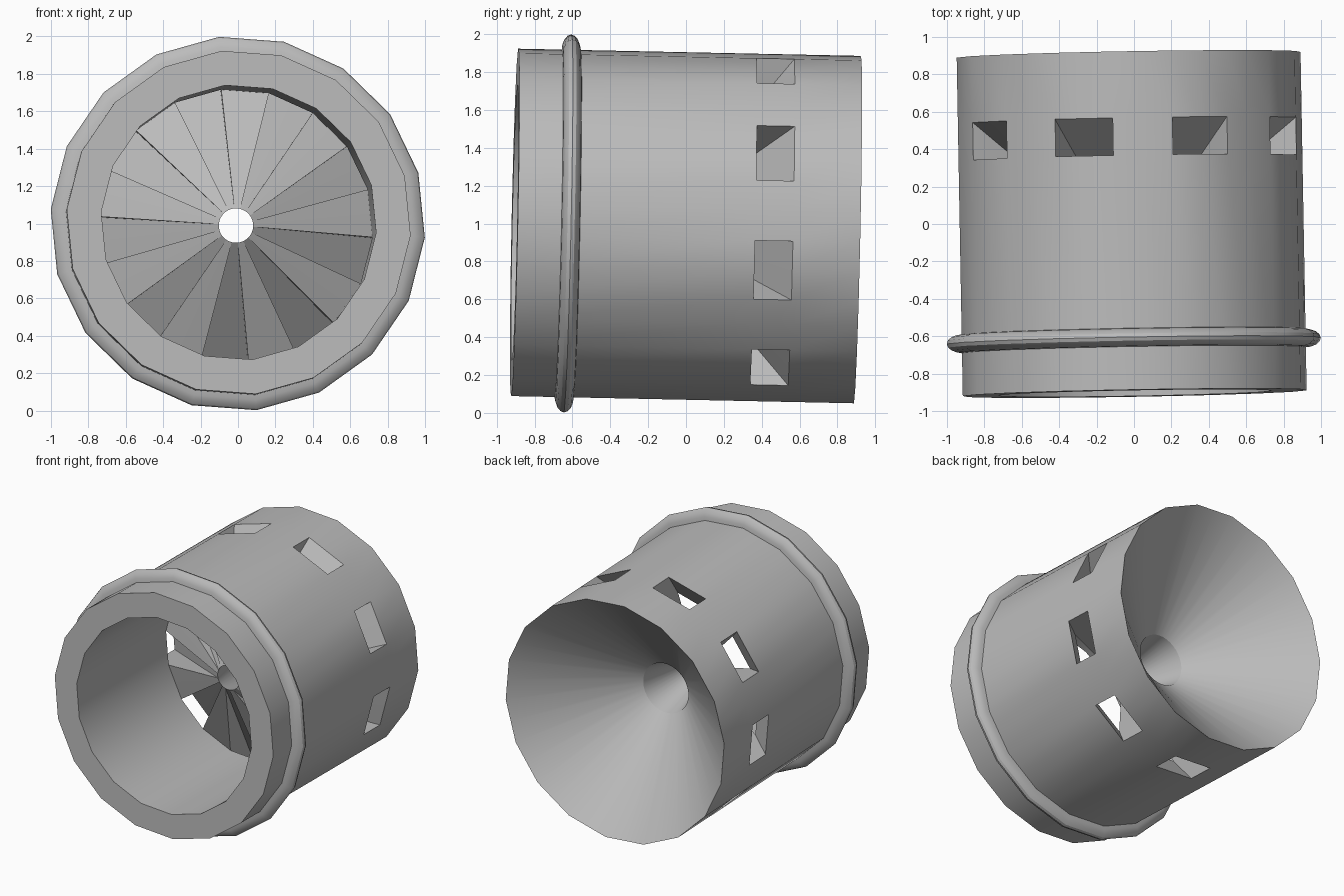
import bpy, bmesh
from math import radians, sin, cos, pi
from mathutils import Vector, Matrix

cube = bpy.data.objects.get("Cube")
if cube:
    bpy.data.objects.remove(cube, do_unlink=True)

grey = bpy.data.materials.new("mid_grey")
grey.use_nodes = True
grey.diffuse_color = (0.5, 0.5, 0.5, 1)
grey.node_tree.nodes["Principled BSDF"].inputs["Base Color"].default_value = (0.5, 0.5, 0.5, 1)

SIDES = 18
START = radians(95.7)
# The whole part leans slightly off the y axis
axis = Vector((-0.018, 1, -0.021)).normalized()
tilt = Matrix.Translation((-0.0125, 0, 0.987)) @ Vector((0, 1, 0)).rotation_difference(axis).to_matrix().to_4x4()

# Profile points: (radius, position along axis)
FRONT_OUT, FRONT_IN = (0.922, -0.905), (0.737, -0.905)
WIN_FRONT, WIN_BACK = (0.922, 0.35), (0.922, 0.55)
BACK, THROAT, TIP = (0.922, 0.905), (0.19, 0.27), (0.092, -0.1)
BORE_END = (0.737, 0.21)
ROUND = {THROAT, TIP}


def point(p, i):
    """Point on a many-sided ring; each side has a middle point, pushed out if round."""
    r, t = p
    if i % 2 and p not in ROUND:
        r *= cos(pi / SIDES)
    a = START + i * pi / SIDES
    return tilt @ Vector((r * cos(a), t, r * sin(a)))


def strip(bm, path, k, flat=False):
    """Sweep a profile path across side k."""
    for i in (2 * k, 2 * k + 1):
        for p, q in zip(path, path[1:]):
            f = bm.faces.new([bm.verts.new(point(*c)) for c in ((p, i), (q, i), (q, i + 1), (p, i + 1))])
            f.material_index = 0
            f[bm.faces.layers.int["flat"]] = int(flat)


def finish(bm, name):
    bmesh.ops.remove_doubles(bm, verts=bm.verts, dist=0.0005)
    bmesh.ops.recalc_face_normals(bm, faces=bm.faces)
    flat = [f[bm.faces.layers.int["flat"]] for f in bm.faces]
    mesh = bpy.data.meshes.new(name)
    bm.to_mesh(mesh)
    bm.free()
    mesh.materials.append(grey)
    obj = bpy.data.objects.new(name, mesh)
    bpy.context.collection.objects.link(obj)
    bpy.ops.object.select_all(action='DESELECT')
    obj.select_set(True)
    bpy.context.view_layer.objects.active = obj
    bpy.ops.object.shade_smooth_by_angle(angle=radians(30))
    for poly, is_flat in zip(mesh.polygons, flat):
        if is_flat:
            poly.use_smooth = False


def new_bmesh():
    bm = bmesh.new()
    bm.faces.layers.int.new("flat")
    return bm


# Sleeve with funnel, ribs and slanted vents on every other side
bm = new_bmesh()
for k in range(SIDES):
    strip(bm, [BORE_END, FRONT_IN, FRONT_OUT, WIN_FRONT], k)
    strip(bm, [WIN_BACK, BACK, THROAT, TIP], k)
    if k % 2:
        # solid rib
        strip(bm, [WIN_FRONT, WIN_BACK], k)
        strip(bm, [BORE_END, TIP], k, flat=True)
    else:
        # open vent: roof, floor and two side walls
        strip(bm, [BORE_END, WIN_FRONT], k, flat=True)
        strip(bm, [WIN_BACK, TIP], k, flat=True)
        for i in (2 * k, 2 * k + 2):
            f = bm.faces.new([bm.verts.new(point(p, i)) for p in (BORE_END, WIN_FRONT, WIN_BACK, TIP)])
            f[bm.faces.layers.int["flat"]] = 1
finish(bm, "vented_sleeve")

# Rounded collar around the sleeve
bm = new_bmesh()
collar = [(0.915 + 0.088 * sin(pi * j / 8), -0.625 - 0.05 * cos(pi * j / 8)) for j in range(9)]
for k in range(SIDES):
    strip(bm, collar + collar[:1], k)
finish(bm, "collar")
